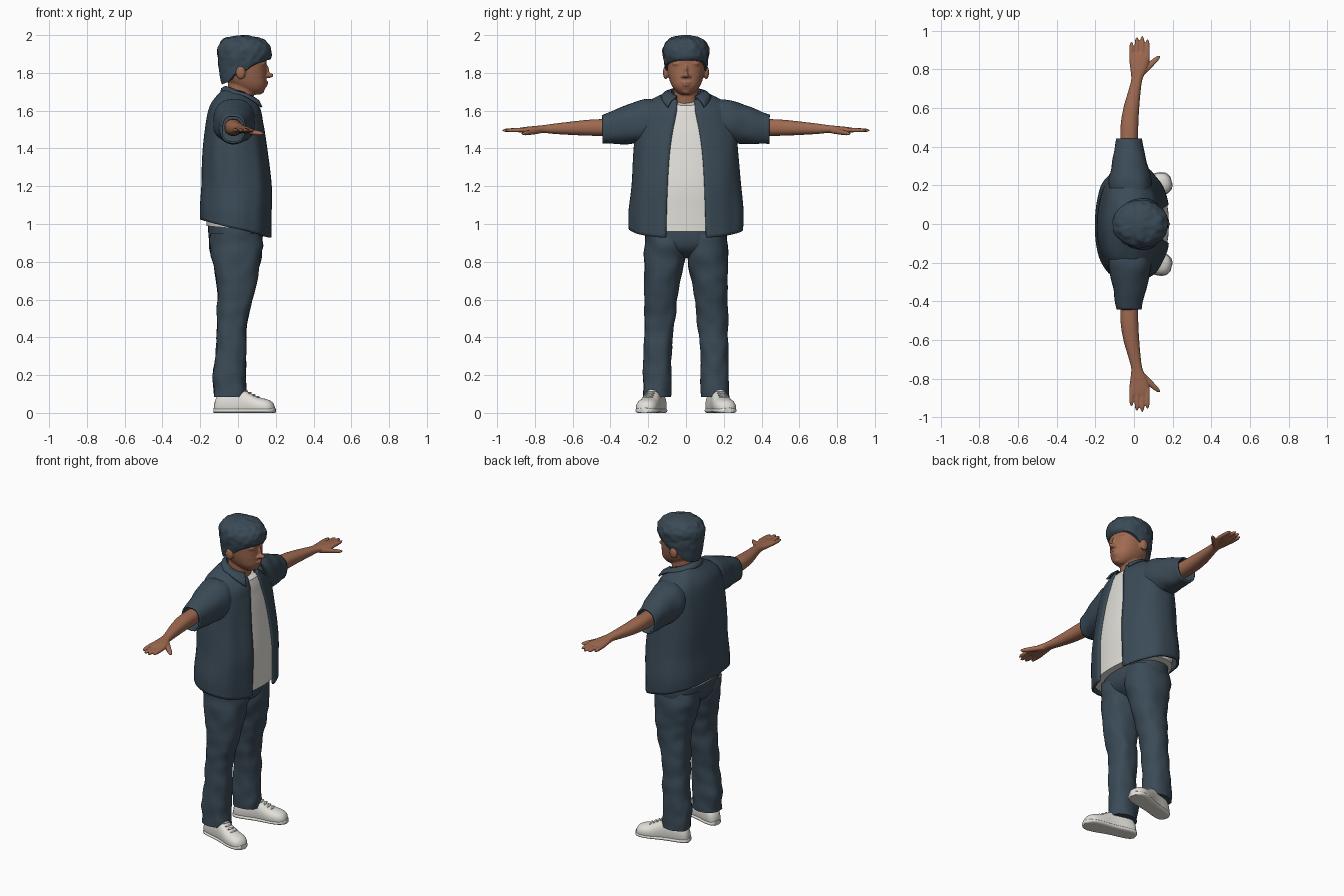
import bpy, bmesh, math
from mathutils import Vector, Matrix, noise

cube = bpy.data.objects.get("Cube")
if cube:
    bpy.data.objects.remove(cube, do_unlink=True)


def material(name, rgb):
    m = bpy.data.materials.new(name)
    m.use_nodes = True
    m.diffuse_color = (*rgb, 1)
    bsdf = m.node_tree.nodes["Principled BSDF"]
    bsdf.inputs["Base Color"].default_value = (*rgb, 1)
    bsdf.inputs["Roughness"].default_value = 0.8
    return m


slate = material("dark slate cloth", (0.043, 0.069, 0.094))
skin = material("warm skin", (0.35, 0.145, 0.082))
white = material("off white", (0.76, 0.74, 0.69))


def sample(stations, t):
    """Smooth interpolation through stations keyed on their first value."""
    n = len(stations)
    t = min(max(t, stations[0][0]), stations[-1][0])
    i = 0
    while i < n - 2 and t > stations[i + 1][0]:
        i += 1
    a, b = stations[i], stations[i + 1]
    p, q = stations[max(i - 1, 0)], stations[min(i + 2, n - 1)]
    h = b[0] - a[0]
    u = (t - a[0]) / h
    out = []
    for k in range(1, len(a)):
        m0 = (b[k] - p[k]) / (b[0] - p[0]) * h
        m1 = (q[k] - a[k]) / (q[0] - a[0]) * h
        out.append((2*u**3 - 3*u*u + 1) * a[k] + (u**3 - 2*u*u + u) * m0
                   + (3*u*u - 2*u**3) * b[k] + (u**3 - u*u) * m1)
    return out


def skin_rows(bm, rows, closed=True, caps=True):
    grid = [[bm.verts.new(p) for p in row] for row in rows]
    n = len(grid[0])
    for r0, r1 in zip(grid, grid[1:]):
        for j in range(n if closed else n - 1):
            k = (j + 1) % n
            bm.faces.new((r0[j], r0[k], r1[k], r1[j]))
    if caps:
        for row in (grid[0], grid[-1]):
            bm.faces.new(row)


def power(v, e=0.87):
    return math.copysign(abs(v) ** e, v)


def loft(bm, axis, stations, side=1, steps=24, seg=32, folds=0, caps=True, floor=None):
    """Rings of (position, centre a, centre b, radius a, radius b) along an axis."""
    rows = []
    t0, t1 = stations[0][0], stations[-1][0]
    for i in range(steps + 1):
        t = t0 + (t1 - t0) * i / steps
        a, b, ra, rb = sample(stations, t)
        row = []
        for j in range(seg):
            w = 2 * math.pi * j / seg
            k = 1 + folds * noise.noise(Vector((math.cos(w) * 1.3, math.sin(w) * 1.3 + side, t * 13)))
            pa, pb = a + ra * k * power(math.cos(w)), b + rb * k * power(math.sin(w))
            p = {"X": (t, pa, pb), "Y": (pa, t, pb), "Z": (pa, pb, t)}[axis]
            row.append(Vector((p[0], p[1] * side, p[2] if floor is None else max(p[2], floor))))
        rows.append(row)
    skin_rows(bm, rows, True, caps)


def ball(bm, centre, radii):
    bmesh.ops.create_uvsphere(bm, u_segments=20, v_segments=12, radius=1,
                              matrix=Matrix.Translation(centre) @ Matrix.Diagonal((*radii, 1)))


def finish(name, bm, mat, thickness=0, voxel=0):
    bmesh.ops.recalc_face_normals(bm, faces=bm.faces[:])
    me = bpy.data.meshes.new(name)
    bm.to_mesh(me)
    bm.free()
    me.materials.append(mat)
    for f in me.polygons:
        f.use_smooth = True
    me.set_sharp_from_angle(angle=math.radians(50))
    ob = bpy.data.objects.new(name, me)
    bpy.context.collection.objects.link(ob)
    if thickness:
        s = ob.modifiers.new("Thickness", "SOLIDIFY")
        s.thickness, s.offset = thickness, 0
    if voxel:
        r = ob.modifiers.new("Blend", "REMESH")
        r.mode, r.voxel_size, r.use_smooth_shade = "VOXEL", voxel, True
        s = ob.modifiers.new("Soften", "SMOOTH")
        s.factor, s.iterations = 0.5, 4
    return ob


# Torso shape shared by the open shirt and the undershirt: z, centre x, depth, width
TORSO = [(0.95, -0.01, 0.187, 0.296), (1.05, -0.01, 0.188, 0.298), (1.2, -0.005, 0.184, 0.284),
         (1.4, -0.012, 0.166, 0.268), (1.55, -0.015, 0.145, 0.25), (1.62, -0.01, 0.13, 0.225),
         (1.66, 0, 0.11, 0.17), (1.685, 0.01, 0.095, 0.115), (1.7, 0.015, 0.088, 0.09)]
OPENING = [(0.95, 0.105), (1.2, 0.097), (1.4, 0.083), (1.62, 0.05), (1.7, 0.045)]


def torso_point(z, w, inset, hem, folds=0):
    cx, rx, ry = sample(TORSO, z)
    c, s = math.cos(w), math.sin(w)
    k = 1 + folds * noise.noise(Vector((c * 2.5, s * 2.5, z * 3)))
    low = max(0, 1 - (z - 0.95) / 0.3)
    high = max(0, (z - 1.5) / 0.2)
    lift = low * (hem(c) - 0.95) + high * (0.015 * max(-c, 0) - 0.05 * max(c, 0))
    return Vector((cx + inset + (rx - inset) * k * power(c), (ry - 2 * inset) * k * power(s), z + lift))


def opening_angle(z):
    return math.asin((sample(OPENING, z)[0] / sample(TORSO, z)[2]) ** 1.15)


def shirt_hem(c):
    return 0.975 - 0.05 * c


# Open shirt body
bm = bmesh.new()
rows = []
for i in range(45):
    z = 0.95 + 0.75 * i / 44
    w0 = opening_angle(z)
    rows.append([torso_point(z, w0 + (2 * math.pi - 2 * w0) * j / 72, 0, shirt_hem, 0.035)
                 for j in range(73)])
skin_rows(bm, rows, False, False)
finish("shirt_body", bm, slate, thickness=0.012)

# Undershirt
bm = bmesh.new()
skin_rows(bm, [[torso_point(0.95 + 0.72 * i / 30, 2 * math.pi * j / 64, 0.015,
                            lambda c: 0.975 - 0.015 * c) for j in range(64)] for i in range(31)])
finish("undershirt", bm, white)

# Folded collar with pointed front tips
bm = bmesh.new()
rows = [[], [], [], []]
for j in range(49):
    w = math.radians(38 + 284 * j / 48)
    c, s = math.cos(w), math.sin(w)
    f = max(0, c)
    top = Vector((0.015 + 0.084 * c, 0.081 * s, 1.698 - 0.03 * c))
    edge = Vector((0.015 + (0.105 + 0.045 * f) * c, (0.125 + 0.04 * f) * s, 1.682 - 0.01 * c - 0.09 * f * f))
    rows[0].append(top + Vector((0, 0, -0.05)))
    rows[1].append(top)
    rows[2].append(top.lerp(edge, 0.5) + Vector((0.006 * c, 0.006 * s, 0.006)))
    rows[3].append(edge)
skin_rows(bm, rows, False, False)
finish("collar", bm, slate, thickness=0.009)

# Buttons down the right front edge
bm = bmesh.new()
for i in range(6):
    z = 1.06 + 0.09 * i
    ball(bm, torso_point(z, -opening_angle(z) - 0.05, -0.006, shirt_hem), (0.004, 0.006, 0.006))
finish("shirt_buttons", bm, white)

# Hips of the trousers
bm = bmesh.new()
loft(bm, "Z", [(0.82, -0.01, 0, 0.05, 0.08), (0.86, -0.01, 0, 0.115, 0.18),
               (0.92, -0.012, 0, 0.142, 0.216), (1.05, -0.015, 0, 0.142, 0.215)])
finish("trouser_hips", bm, slate)

for side, label in ((1, "left"), (-1, "right")):
    # Trouser leg
    bm = bmesh.new()
    loft(bm, "Z", [(0.085, -0.042, 0.154, 0.086, 0.074), (0.2, -0.045, 0.152, 0.086, 0.075),
                   (0.35, -0.036, 0.148, 0.08, 0.074), (0.5, -0.03, 0.139, 0.082, 0.083),
                   (0.65, -0.01, 0.131, 0.099, 0.09), (0.8, -0.01, 0.115, 0.127, 0.107),
                   (0.88, -0.012, 0.108, 0.138, 0.11), (0.95, -0.012, 0.108, 0.135, 0.105)],
         side, steps=50, seg=40, folds=0.1)
    finish(label + "_trouser_leg", bm, slate)

    # Sleeve
    bm = bmesh.new()
    loft(bm, "Y", [(0.15, -0.015, 1.55, 0.1, 0.105), (0.22, -0.02, 1.543, 0.105, 0.11),
                   (0.3, -0.022, 1.528, 0.09, 0.1), (0.38, -0.025, 1.513, 0.072, 0.084),
                   (0.442, -0.025, 1.502, 0.062, 0.072)], side, folds=0.07, caps=False)
    finish(label + "_sleeve", bm, slate, thickness=0.01)

    # Arm, hand, fingers and thumb blended together
    bm = bmesh.new()
    loft(bm, "Y", [(0.34, -0.025, 1.512, 0.045, 0.046), (0.5, -0.024, 1.51, 0.046, 0.043),
                   (0.6, -0.014, 1.507, 0.041, 0.036), (0.7, 0.005, 1.504, 0.031, 0.027),
                   (0.75, 0.015, 1.503, 0.029, 0.021), (0.8, 0.023, 1.5, 0.042, 0.019),
                   (0.85, 0.028, 1.498, 0.052, 0.016), (0.885, 0.029, 1.497, 0.05, 0.012)], side)
    for x, tip in ((-0.013, 0.942), (0.015, 0.967), (0.043, 0.972), (0.07, 0.955)):
        loft(bm, "Y", [(0.85, x, 1.498, 0.012, 0.012), (tip - 0.02, x, 1.496, 0.011, 0.01),
                       (tip, x, 1.495, 0.004, 0.004)], side, steps=10, seg=12)
    loft(bm, "Y", [(0.77, 0.035, 1.495, 0.018, 0.016), (0.82, 0.08, 1.486, 0.022, 0.014),
                   (0.855, 0.115, 1.48, 0.018, 0.011), (0.872, 0.13, 1.478, 0.006, 0.004)],
         side, steps=10, seg=12)
    finish(label + "_arm_and_hand", bm, skin, voxel=0.0045)

    # Shoe: upper, sole and laces, turned outward
    bm = bmesh.new()
    upper = [(-0.163, 0.055, 0.02), (-0.15, 0.085, 0.038), (-0.11, 0.118, 0.047), (-0.03, 0.13, 0.047),
             (0.01, 0.115, 0.05), (0.07, 0.085, 0.057), (0.12, 0.072, 0.055), (0.15, 0.057, 0.04),
             (0.163, 0.035, 0.018)]
    loft(bm, "X", [(x, 0, h * 0.4, r, h * 0.6) for x, h, r in upper], steps=30, floor=0.004)
    shoe_parts = [finish(label + "_shoe", bm, white)]
    bm = bmesh.new()
    loft(bm, "X", [(x * 1.015, 0, 0.012, r + 0.004, 0.016) for x, h, r in upper], steps=30, floor=0)
    shoe_parts.append(finish(label + "_shoe_sole", bm, white))
    bm = bmesh.new()
    for i in range(4):
        x = 0.008 + 0.022 * i
        ball(bm, (x, 0, 0.116 - 0.011 * i), (0.006, 0.026, 0.006))
    shoe_parts.append(finish(label + "_shoe_laces", bm, white))
    for ob in shoe_parts:
        ob.location = (0.035, 0.18 * side, 0)
        ob.rotation_euler.z = math.radians(15) * side

# Head, neck and facial features blended together
bm = bmesh.new()
loft(bm, "Z", [(1.58, 0, 0, 0.065, 0.066), (1.7, 0.016, 0, 0.07, 0.065), (1.79, 0.02, 0, 0.075, 0.07)])
loft(bm, "Z", [(1.685, 0.085, 0, 0.03, 0.025), (1.7, 0.076, 0, 0.057, 0.05),
               (1.73, 0.06, 0, 0.09, 0.074), (1.77, 0.04, 0, 0.111, 0.09),
               (1.82, 0.03, 0, 0.12, 0.1), (1.88, 0.025, 0, 0.125, 0.103),
               (1.93, 0.025, 0, 0.11, 0.09), (1.965, 0.02, 0, 0.06, 0.05)])
ball(bm, (0.163, 0, 1.787), (0.026, 0.015, 0.014))     # nose tip
ball(bm, (0.148, 0, 1.81), (0.018, 0.011, 0.034))      # nose bridge
ball(bm, (0.143, 0, 1.75), (0.018, 0.03, 0.008))       # upper lip
ball(bm, (0.14, 0, 1.736), (0.018, 0.026, 0.009))      # lower lip
ball(bm, (0.117, 0, 1.703), (0.022, 0.026, 0.015))     # chin
for s in (1, -1):
    ball(bm, (0.15, 0.017 * s, 1.782), (0.014, 0.01, 0.009))    # nostril
    ball(bm, (0.128, 0.04 * s, 1.848), (0.02, 0.032, 0.01))     # brow
    ball(bm, (0.126, 0.04 * s, 1.823), (0.014, 0.019, 0.009))   # eyelid
    ball(bm, (0.105, 0.05 * s, 1.785), (0.028, 0.026, 0.02))    # cheek
    ball(bm, (0.014, 0.107 * s, 1.802), (0.026, 0.015, 0.036))  # ear
finish("head_and_neck", bm, skin, voxel=0.005)

# Hair with a hairline that drops from fringe to sideburns and nape
HAIR = [(1.72, 0, 0.078, 0.075), (1.76, 0.006, 0.098, 0.095), (1.82, 0.02, 0.122, 0.109),
        (1.88, 0.033, 0.142, 0.12), (1.93, 0.033, 0.143, 0.122), (1.965, 0.03, 0.122, 0.104),
        (1.985, 0.025, 0.09, 0.076), (1.998, 0.02, 0.03, 0.03)]
HAIRLINE = [(0, 1.872), (50, 1.86), (70, 1.835), (84, 1.8), (100, 1.805), (125, 1.755), (180, 1.737)]
bm = bmesh.new()
rows = []
for i in range(37):
    row = []
    for j in range(80):
        w = 2 * math.pi * j / 80
        low = sample(HAIRLINE, abs((math.degrees(w) + 180) % 360 - 180))[0]
        z = low + (1.998 - low) * (i / 36) ** 0.8
        cx, rx, ry = sample(HAIR, z)
        p = Vector((cx + rx * math.cos(w), ry * math.sin(w), z))
        tuft = 0.007 * noise.noise(p * 32) * min(1, max(0, (z - 1.78) / 0.1))
        row.append(p + (p - Vector((0.02, 0, 1.85))).normalized() * tuft)
    rows.append(row)
skin_rows(bm, rows)
finish("hair", bm, slate)
